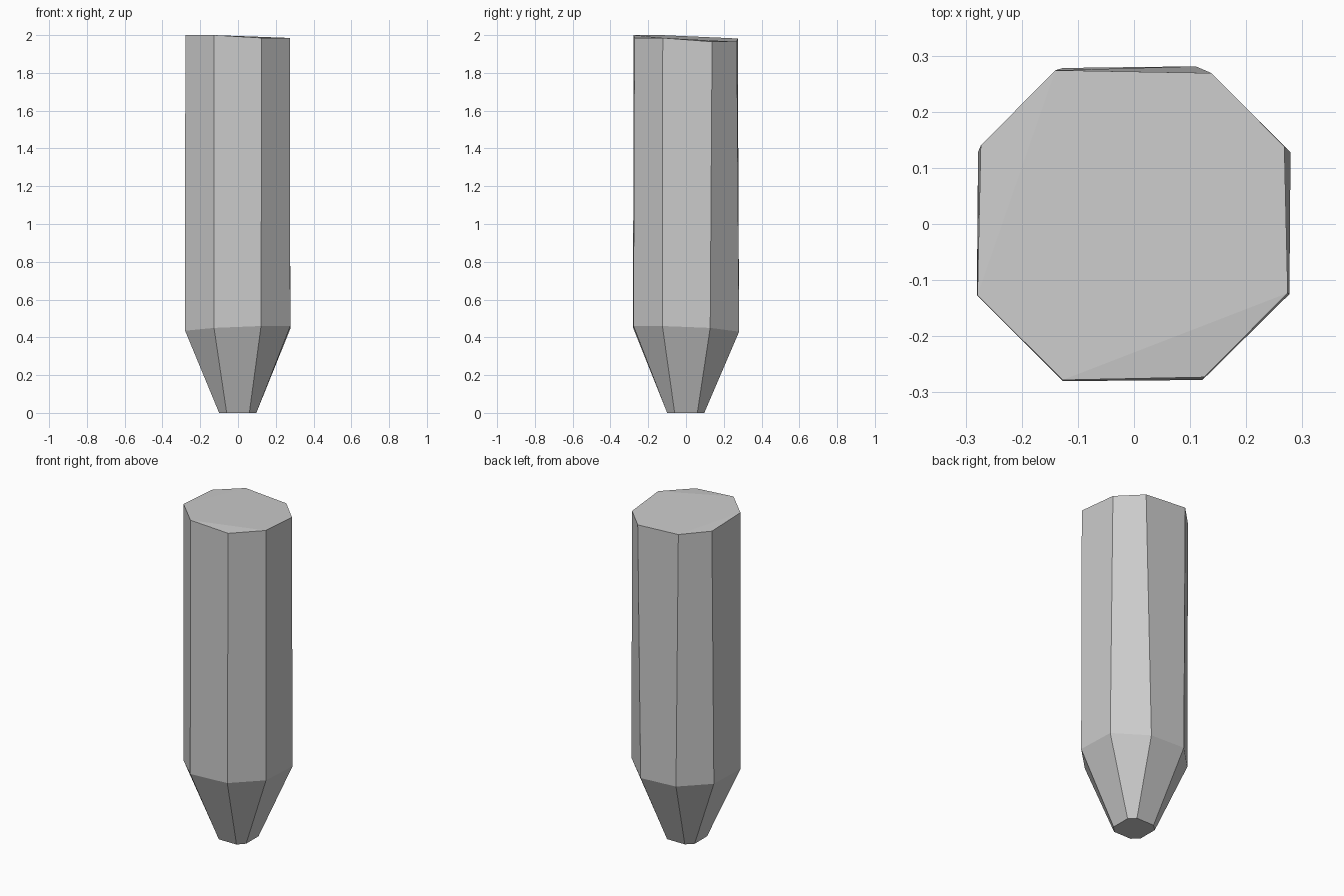
import bpy, bmesh

if "Cube" in bpy.data.objects:
    bpy.data.objects.remove(bpy.data.objects["Cube"])

# Cross-sections of the stake, tip to top, counter-clockwise from the front-left corner
tip = [(-.06, -.10, 0), (.06, -.10, 0), (.097, -.06, 0), (.097, .06, 0),
       (.06, .097, 0), (-.06, .097, 0), (-.10, .06, 0), (-.10, -.06, 0)]
shoulder = [(-.127, -.28, .45), (.122, -.278, .46), (.277, -.125, .46), (.279, .128, .45),
            (.11, .281, .43), (-.127, .278, .44), (-.278, .128, .44), (-.28, -.127, .435)]
top = [(-.127, -.278, 2.0), (.125, -.273, 1.985), (.274, -.123, 1.985), (.268, .138, 1.965),
       (.138, .269, 1.965), (-.14, .274, 1.982), (-.273, .14, 1.987), (-.279, -.127, 2.0)]

bm = bmesh.new()
rings = [[bm.verts.new(p) for p in ring] for ring in (tip, shoulder, top)]

# Sloped point and long shaft
for low, high in zip(rings, rings[1:]):
    for i in range(8):
        j = (i + 1) % 8
        bm.faces.new((low[i], low[j], high[j], high[i]))

# Flat tip, and slightly faceted top
bm.faces.new(rings[0][::-1])
t = rings[2]
bm.faces.new((t[0], t[1], t[2]))
bm.faces.new((t[5], t[6], t[7]))
bm.faces.new((t[0], t[2], t[3], t[4], t[5], t[7]))

bmesh.ops.recalc_face_normals(bm, faces=bm.faces)
mesh = bpy.data.meshes.new("wooden_stake")
bm.to_mesh(mesh)
bm.free()
bpy.context.collection.objects.link(bpy.data.objects.new("wooden_stake", mesh))
